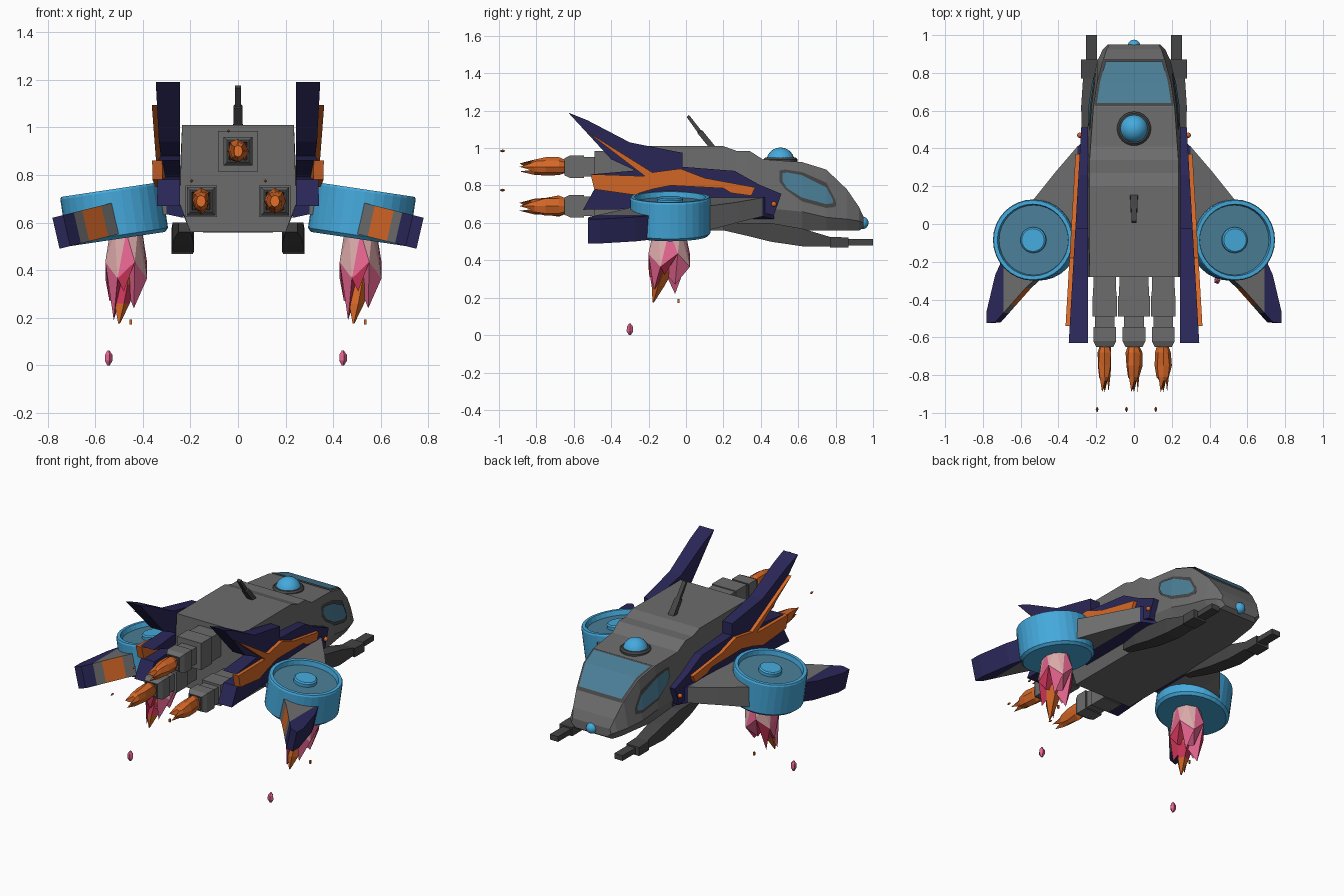
import bpy, bmesh, math, random
from mathutils import Vector, Matrix

if "Cube" in bpy.data.objects:
    bpy.data.objects.remove(bpy.data.objects["Cube"])

random.seed(4)
COLORS = {
    "hull grey": (0.15, 0.15, 0.15), "dark grey": (0.06, 0.06, 0.06),
    "navy": (0.022, 0.02, 0.095), "orange": (0.66, 0.135, 0.02),
    "bright blue": (0.06, 0.4, 0.72), "tinted glass": (0.07, 0.21, 0.31),
    "pale pink": (0.72, 0.4, 0.4), "hot pink": (0.78, 0.13, 0.28),
    "crimson": (0.6, 0.035, 0.1)}
MATS = {}
for key, c in COLORS.items():
    MATS[key] = bpy.data.materials.new(key)
    MATS[key].diffuse_color = (*c, 1)


def mesh(name, verts, faces, mats, rule=None):
    """Object from points and faces; rule gives a material index per face number."""
    bm = bmesh.new()
    vs = [bm.verts.new(v) for v in verts]
    for i, f in enumerate(faces):
        face = bm.faces.new([vs[k] for k in f])
        face.material_index = rule(i) if rule else 0
    bmesh.ops.recalc_face_normals(bm, faces=bm.faces)
    me = bpy.data.meshes.new(name)
    bm.to_mesh(me)
    bm.free()
    for m in mats:
        me.materials.append(MATS[m])
    ob = bpy.data.objects.new(name, me)
    bpy.context.collection.objects.link(ob)
    return ob


def loft(name, rings, mats, seg=None, rule=None):
    """Skin equal rings with end caps; seg lists a material index per segment."""
    n, m = len(rings[0]), len(rings)
    faces = [(r * n + i, r * n + (i + 1) % n, (r + 1) * n + (i + 1) % n, (r + 1) * n + i)
             for r in range(m - 1) for i in range(n)]
    faces += [tuple(range(n)), tuple(range((m - 1) * n, m * n))]
    if seg:
        rule = lambda i: seg[min(i // n, m - 2)] if i != len(faces) - 2 else seg[0]
    return mesh(name, [p for r in rings for p in r], faces, mats, rule)


def strip(name, left, right, mat):
    """Thin sheet between two rows of points."""
    n = len(left)
    return mesh(name, left + right, [(i, i + 1, n + i + 1, n + i) for i in range(n - 1)], [mat])


def circle(r, z, n=32):
    return [(r * math.cos(2 * math.pi * i / n), r * math.sin(2 * math.pi * i / n), z) for i in range(n)]


def box(name, lo, hi, mat):
    return loft(name, [[(x, lo[1], lo[2]), (x, hi[1], lo[2]), (x, hi[1], hi[2]), (x, lo[1], hi[2])]
                       for x in (lo[0], hi[0])], [mat])


def ball(name, loc, r, mat):
    bpy.ops.mesh.primitive_uv_sphere_add(segments=20, ring_count=12, radius=r, location=loc)
    ob = bpy.context.object
    ob.name = name
    ob.data.materials.append(MATS[mat])
    bpy.ops.object.shade_smooth_by_angle()


# Hull stations: y, bottom half width, bottom z, widest half width, its z, top half width, top z
HULL = [(-.28, .2, .56, .245, .68, .235, 1.01), (.2, .2, .56, .25, .68, .235, 1.01),
        (.27, .2, .56, .25, .68, .235, .985), (.34, .2, .56, .25, .68, .235, .985),
        (.41, .2, .56, .25, .68, .23, .94), (.62, .19, .56, .24, .66, .215, .925),
        (.75, .17, .56, .22, .63, .195, .885), (.86, .155, .56, .195, .62, .165, .78),
        (.925, .13, .558, .165, .61, .145, .685), (.95, .11, .575, .14, .6, .13, .63)]
loft("hull", [[(-b, y, zb), (b, y, zb), (m, y, zm), (t, y, zt), (-t, y, zt), (-m, y, zm)]
              for y, b, zb, m, zm, t, zt in HULL], ["hull grey"])


def hull_at(y):
    for a, b in zip(HULL, HULL[1:]):
        if a[0] <= y <= b[0]:
            f = (y - a[0]) / (b[0] - a[0])
            return [p + (q - p) * f for p, q in zip(a, b)]


def side_point(s, y, z, off):
    _, _, _, m, zm, t, zt = hull_at(y)
    return (s * (m + (t - m) * (z - zm) / (zt - zm) + off), y, z)


# Windshield with dark frame
for name, ys, inset, off, mat in (("windshield_frame", (.622, .75, .868), .004, .004, "dark grey"),
                                  ("windshield", (.637, .75, .856), .016, .008, "tinted glass")):
    rows = [[(s * (hull_at(y)[5] - inset), y + off * .5, hull_at(y)[6] + off) for y in ys] for s in (-1, 1)]
    strip(name, rows[0], rows[1], mat)

# Roof dome, nose lamp and antenna
roof_ring = loft("dome_ring", [circle(.09, .9), circle(.09, .94), circle(.08, .95)], ["dark grey"])
roof_ring.location.y = .505
ball("roof_dome", (0, .505, .927), .076, "bright blue")
ball("nose_lamp", (0, .942, .6), .034, "bright blue")
loft("antenna", [[(-w, y - d, z), (w, y - d, z), (w, y + d, z + .012), (-w, y + d, z + .012)]
                 for w, d, y, z in ((.02, .014, .14, 1.0), (.018, .014, .075, 1.08),
                                    (.012, .009, .07, 1.085), (.012, .006, .01, 1.165))], ["dark grey"])


def jet_flame(name, x, z):
    """Orange faceted exhaust pointing backwards, with one loose spark."""
    rings = []
    for y, r in ((-.64, .03), (-.68, .042), (-.75, .042), (-.81, .034)):
        rings.append([(x + r * random.uniform(.8, 1.1) * math.cos(k * math.pi / 4),
                       y, z + 1.25 * r * random.uniform(.8, 1.1) * math.sin(k * math.pi / 4)) for k in range(8)])
    rings.append([(x + .02 * math.cos(k * math.pi / 4), -.89 if k % 3 == 0 else -.83,
                   z + .025 * math.sin(k * math.pi / 4)) for k in range(8)])
    loft(name, rings, ["orange"])
    loft(name + "_spark", [[(x - .04 + r * a, y, z + .085 + r * b) for a, b in ((1, 0), (0, 1), (-1, 0), (0, -1))]
                           for y, r in ((-.995, .002), (-.98, .008), (-.968, .002))], ["orange"])


# Three rear engines built from stepped square sections
for name, x, z, w in (("top", 0, .9, .085), ("left", -.155, .69, .066), ("right", .155, .69, .066)):
    steps = ((-.25, w * .9), (-.38, w * .93), (-.38, w), (-.49, w), (-.49, .052), (-.545, .052),
             (-.545, .06), (-.62, .06), (-.65, .046), (-.65, .038), (-.6, .034))
    loft(name + "_engine", [[(x + a * h, y, z + b * h) for a, b in ((-1, -1), (1, -1), (1, 1), (-1, 1))]
                            for y, h in steps], ["hull grey", "dark grey"], [0] * 5 + [1, 0, 0, 1, 1])
    jet_flame(name + "_engine_flame", x, z)

FIN = [(-.63, 1.19), (-.53, 1.15), (-.3, 1.03), (-.02, .975), (-.02, .9), (.26, .878), (.39, .805), (.51, .755),
       (.47, .64), (.2, .7), (-.2, .675), (-.55, .67), (-.49, .78), (-.28, .79), (-.5, .86), (-.27, .88), (-.4, .94)]
TRIM = [(-.54, 1.095), (-.18, .87), (-.03, .89), (.1, .84), (.37, .79), (.35, .745), (.24, .76), (.2, .785),
        (-.08, .8), (-.18, .78), (-.28, .75), (-.49, .78), (-.51, .86), (-.22, .85)]
outer = lambda y: .28 + (.5 - y) * .058


def pod_point(s, p):
    """Local pod coordinates tilted outwards and placed beside the hull."""
    v = Matrix.Rotation(math.radians(8.5), 4, 'Y') @ Vector(p)
    return (s * (.52 + v.x), v.y - .085, .635 + v.z)


for s, side in ((-1, "left"), (1, "right")):
    # Side windows
    for name, cols, off, mat in (
            ("window_frame", ((.5, .82, .88), (.53, .78, .885), (.62, .715, .872), (.75, .68, .815), (.8, .685, .72)),
             .004, "dark grey"),
            ("window", ((.515, .825, .865), (.54, .785, .87), (.62, .735, .855), (.75, .7, .79), (.785, .705, .725)),
             .009, "tinted glass")):
        strip(side + "_side_" + name, [side_point(s, y, a, off) for y, a, b in cols],
              [side_point(s, y, b, off) for y, a, b in cols], mat)

    # Tail fin with orange trim on the outer face
    loft(side + "_fin", [[(s * .243, y, z) for y, z in FIN], [(s * outer(y), y, z) for y, z in FIN]], ["navy"])
    loft(side + "_fin_trim", [[(s * (outer(y) - .02), y, z) for y, z in TRIM],
                              [(s * (outer(y) + .022), y, z) for y, z in TRIM]], ["orange"])
    ball(side + "_marker_lamp", (s * .287, .47, .7), .014, "orange")

    # Inner wing: navy root, grey span
    span = ((.23, .47, -.15, .74, .62), (.3, .41, -.15, .735, .635), (.42, .27, -.15, .71, .6), (.54, .12, -.15, .69, .56))
    loft(side + "_inner_wing", [[(s * x, a, t), (s * x, b, t), (s * x, b, u), (s * x, a, u)]
                                for x, a, b, t, u in span], ["navy", "hull grey"], [0, 1, 1])

    # Wing tip: grey, orange band on the trailing face, navy end
    tip = ((.5, .0, -.27), (.575, -.05, -.34), (.655, -.12, -.43), (.69, -.17, -.47), (.735, -.27, -.52), (.78, -.46, -.525))
    rings = [[(s * x, a, .69 - (x - .5) * .25), (s * x, b, .69 - (x - .5) * .25),
              (s * (x - .03), b, .56 - (x - .5) * .25), (s * (x - .03), a, .56 - (x - .5) * .25)] for x, a, b in tip]
    loft(side + "_wing_tip", rings, ["hull grey", "orange", "navy"],
         rule=lambda i: 1 if i == 5 else (2 if i >= 12 and i != 20 else 0))

    # Lift pod: open ring, fan disc and hub
    prof = ((.2, -.105), (.215, -.09), (.215, .095), (.21, .105), (.19, .105), (.185, .075), (.068, .075),
            (.068, .095), (.06, .102))
    loft(side + "_lift_pod", [[pod_point(s, p) for p in circle(r, z)] for r, z in prof],
         ["bright blue", "tinted glass"], [0, 0, 0, 0, 0, 1, 0, 0])

    # Under-slung gun
    gun = ((.2, .2, .25, .56, .6), (.33, .19, .27, .53, .6), (.45, .185, .275, .5, .6), (.62, .185, .28, .475, .57),
           (.77, .19, .27, .475, .525), (.77, .19, .28, .468, .525), (.87, .19, .28, .468, .522),
           (.87, .197, .255, .48, .513), (1.0, .197, .255, .48, .513))
    loft(side + "_gun", [[(s * a, y, u), (s * b, y, u), (s * b, y, t), (s * a, y, t)]
                         for y, a, b, u, t in gun], ["dark grey"])

    # Lift flame: pale collar, pink jagged shards, orange core, loose ember
    cx, cy, n = (-.47 if s < 0 else .515), -.09, 8
    depth = (.32, .27, .3, .22, .27, .19, .31, .24)
    pts = []
    for k in range(n):
        a = 2 * math.pi * k / n
        pts.append((cx + .068 * math.cos(a), cy + .085 * math.sin(a), .56))
    for k in range(n):
        a = 2 * math.pi * (k + .5) / n
        pts.append((cx + .095 * math.cos(a), cy + .12 * math.sin(a), .4 + .035 * (-1) ** k))
    for k in range(n):
        a = 2 * math.pi * k / n
        pts.append((cx - .01 + .06 * math.cos(a), cy - .025 + .08 * math.sin(a), depth[k]))
    pts.append((cx - .005, cy - .02, .33))
    faces, cols = [], []
    for k in range(n):
        j, p = (k + 1) % n, (k - 1) % n
        faces += [(k, j, n + k), (k, n + k, n + p), (n + p, n + k, 2 * n + k),
                  (n + k, 2 * n + k, 3 * n), (n + p, 2 * n + k, 3 * n)]
        cols += [0, 0 if k % 2 else 1, 1 if k % 3 else 2, 2, 1]
    faces.append(tuple(range(n)))
    cols.append(0)
    mesh(side + "_lift_flame", pts, faces, ["pale pink", "hot pink", "crimson"], lambda i: cols[i])
    core = ((.5, .03, 0, 0), (.34, .05, -.01, -.03), (.26, .035, -.02, -.06), (.175, .004, -.03, -.085))
    loft(side + "_flame_core", [[(cx + dx + r * math.cos(k * 1.2566), cy + dy + r * math.sin(k * 1.2566), z)
                                 for k in range(5)] for z, r, dx, dy in core],
         ["orange", "crimson"], [0, 0, 0] if s > 0 else [0, 1, 0])
    loft(side + "_ember", [[(cx - .075 + r * math.cos(k * 1.2566), -.3 + r * math.sin(k * 1.2566), z)
                            for k in range(5)] for z, r in ((0, .006), (.02, .018), (.045, .017), (.063, .004))], ["hot pink"])
    box(side + "_small_spark", (cx + .015, -.045, .172), (cx + .025, -.035, .192), "orange")

for m in bpy.data.materials:
    if m.users and not m.is_grease_pencil:
        m.use_nodes = True
        m.node_tree.nodes["Principled BSDF"].inputs["Base Color"].default_value = m.diffuse_color
